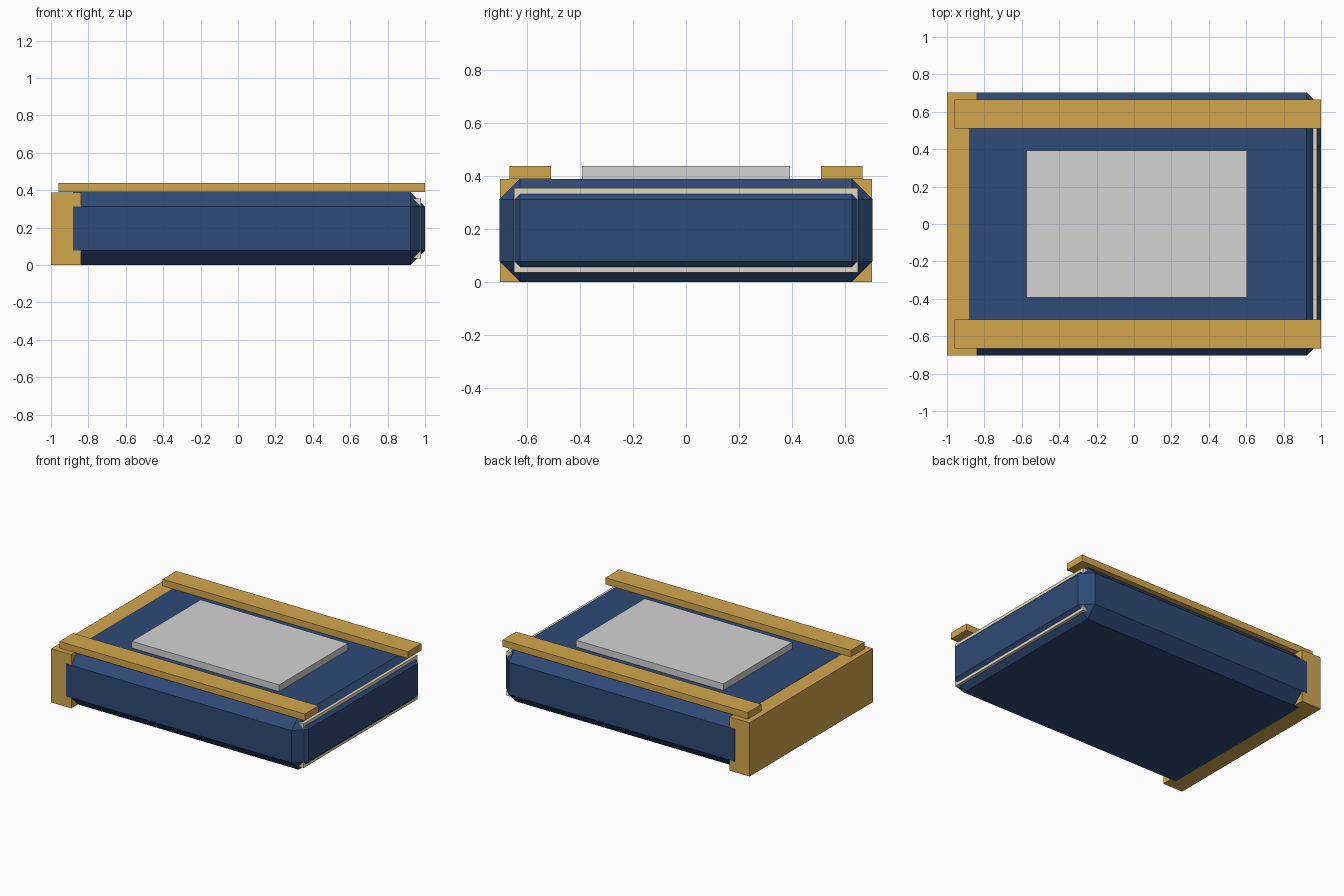
import bpy
import bmesh
from mathutils import Vector

default = bpy.data.objects.get("Cube")
if default:
    bpy.data.objects.remove(default, do_unlink=True)


def make_material(name, rgb):
    """Flat material from 0-255 display values, converted to linear."""
    lin = [((c / 255 + 0.055) / 1.055) ** 2.4 for c in rgb]
    mat = bpy.data.materials.new(name)
    mat.use_nodes = True
    mat.diffuse_color = (*lin, 1)
    mat.node_tree.nodes["Principled BSDF"].inputs["Base Color"].default_value = (*lin, 1)
    return mat


def box(name, low, high, mat, chamfer=0):
    """Box between two corners, with optional single-cut edges."""
    low, high = Vector(low), Vector(high)
    mid, size = (low + high) / 2, high - low
    bm = bmesh.new()
    bmesh.ops.create_cube(bm, size=1)
    for v in bm.verts:
        v.co = Vector(a * b for a, b in zip(v.co, size))
    if chamfer:
        bmesh.ops.bevel(bm, geom=bm.edges[:], offset=chamfer, segments=1,
                        affect='EDGES', clamp_overlap=True)
    mesh = bpy.data.meshes.new(name)
    bm.to_mesh(mesh)
    bm.free()
    mesh.materials.append(mat)
    obj = bpy.data.objects.new(name, mesh)
    obj.location = mid
    bpy.context.collection.objects.link(obj)
    return obj


blue = make_material("cover blue", (46, 74, 118))
gold = make_material("trim gold", (212, 167, 76))
grey = make_material("plate grey", (212, 212, 212))
cream = make_material("page cream", (226, 216, 194))

W = 0.704    # half depth of the cover
H = 0.39     # height of the cover
GAP = 0.001  # keeps flush faces apart

# Chamfered cover block, and the page block showing through its right bevels
box("cover", (-0.96, -W, 0), (1, W, H), blue, chamfer=0.078)
box("pages", (-0.84, -0.649, 0.036), (0.979, 0.649, 0.355), cream)

# Spine wrapping the left end, a hair inside the cover faces
box("spine", (-1, -W + GAP, GAP), (-0.84, W - GAP, H - GAP), gold)

# Raised label plate and the two bands across the top
box("label_plate", (-0.574, -0.393, H), (0.604, 0.393, 0.438), grey)
for name, y in (("front_band", -0.588), ("back_band", 0.588)):
    box(name, (-0.96, y - 0.078, H), (1, y + 0.078, 0.438), gold)
